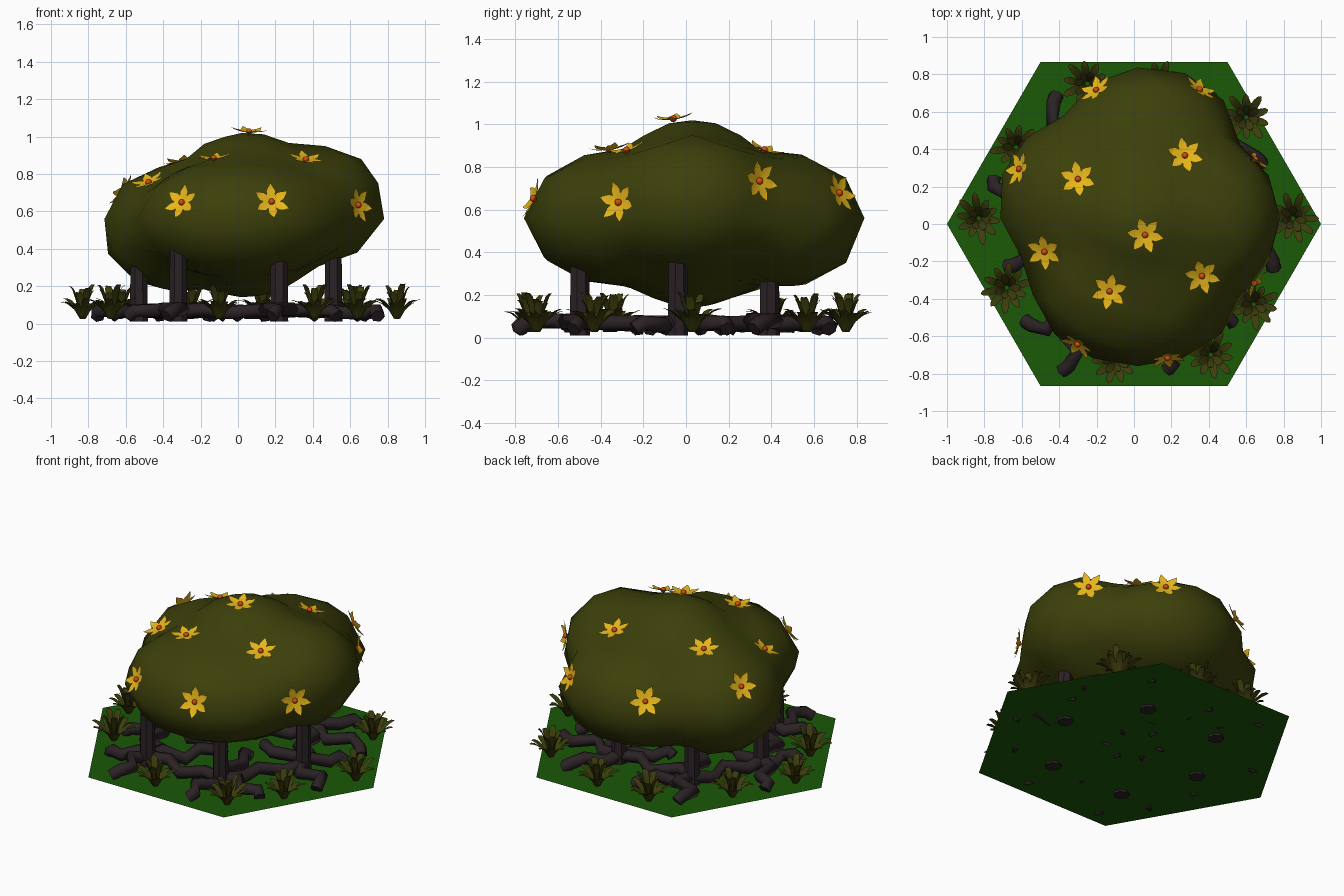
import bpy, bmesh, math, random
from mathutils import Vector, Matrix
from mathutils.bvhtree import BVHTree

random.seed(4)
cube = bpy.data.objects.get("Cube")
if cube:
    bpy.data.objects.remove(cube, do_unlink=True)


def material(name, rgb):
    m = bpy.data.materials.new(name)
    m.use_nodes = True
    m.diffuse_color = (*rgb, 1)
    m.node_tree.nodes["Principled BSDF"].inputs["Base Color"].default_value = (*rgb, 1)
    return m


leaf_green = material("olive leaf", (0.045, 0.051, 0.003))
grass_green = material("grass blade", (0.047, 0.047, 0.004))
ground_green = material("ground green", (0.011, 0.1, 0.002))
bark = material("dark bark", (0.024, 0.016, 0.018))
yellow = material("petal yellow", (0.8, 0.47, 0.01))
orange = material("flower centre orange", (0.68, 0.07, 0.004))


def make(name, bm, *mats, smooth=None):
    mesh = bpy.data.meshes.new(name)
    bm.to_mesh(mesh)
    bm.free()
    for m in mats:
        mesh.materials.append(m)
    ob = bpy.data.objects.new(name, mesh)
    bpy.context.collection.objects.link(ob)
    if smooth:
        bpy.ops.object.select_all(action='DESELECT')
        ob.select_set(True)
        bpy.context.view_layer.objects.active = ob
        bpy.ops.object.shade_smooth_by_angle(angle=math.radians(smooth))
    return ob


# Flat hexagonal ground
bm = bmesh.new()
bmesh.ops.create_circle(bm, cap_ends=True, segments=6, radius=1,
                        matrix=Matrix.Translation((0, 0, 0.025)) @ Matrix.Rotation(math.pi / 2, 4, 'Z'))
make("ground", bm, ground_green)

# Canopy: a ball pushed out to the smooth union of five leafy lobes (centre, radii)
lobes = [((0.05, 0.03, 0.58), (0.46, 0.42, 0.44)),
         ((0.02, -0.3, 0.56), (0.57, 0.46, 0.32)),
         ((-0.32, 0.13, 0.51), (0.41, 0.43, 0.34)),
         ((0.08, 0.44, 0.55), (0.48, 0.4, 0.32)),
         ((0.44, 0.03, 0.63), (0.35, 0.41, 0.32))]
core = Vector((0.02, 0.03, 0.56))


def exit_distance(d, centre, radii):
    o = Vector([(core[i] - centre[i]) / radii[i] for i in range(3)])
    e = Vector([d[i] / radii[i] for i in range(3)])
    a, b, c = e.dot(e), e.dot(o), o.dot(o) - 1
    disc = b * b - a * c
    return max(0, (-b + math.sqrt(disc)) / a) if disc > 0 else 0


bm = bmesh.new()
bmesh.ops.create_icosphere(bm, subdivisions=3, radius=1)
for v in bm.verts:
    d = v.co.normalized()
    r = sum(exit_distance(d, *lobe) ** 28 for lobe in lobes) ** (1 / 28)
    v.co = core + d * r
bm.normal_update()
surface = BVHTree.FromBMesh(bm)
make("canopy", bm, leaf_green, smooth=60)

# Six trunks
trunks = [(-0.32, -0.5), (0.22, -0.5), (0.51, -0.04), (0.22, 0.39), (-0.32, 0.39), (-0.53, -0.04)]
bm = bmesh.new()
for x, y in trunks:
    bmesh.ops.create_cone(bm, cap_ends=True, segments=7, radius1=0.05, radius2=0.043,
                          depth=0.52, matrix=Matrix.Translation((x, y, 0.27)))
make("trunks", bm, bark, smooth=50)

# Crooked roots: links between trunks, outer ends and inner ends
curve = bpy.data.curves.new("roots", 'CURVE')
curve.dimensions = '3D'
curve.bevel_depth = 0.039
curve.bevel_resolution = 1
curve.use_fill_caps = True


def root(a, b, dips):
    a, b = Vector((*a, 0.07)), Vector((*b, 0.07))
    side = (b - a).cross(Vector((0, 0, 1))).normalized()
    steps = 5 if (b - a).length > 0.4 else 4
    sign = random.choice((-1, 1))
    path = []
    for i in range(steps):
        p = a.lerp(b, i / (steps - 1))
        if 0 < i < steps - 1:
            p += side * sign * random.uniform(0.03, 0.07)
            p.z += random.uniform(-0.015, 0.012)
            sign = -sign
        path.append(p)
    if dips:
        path.append(b + (b - a).normalized() * 0.03 + side * 0.03 - Vector((0, 0, 0.03)))
    spline = curve.splines.new('POLY')
    spline.points.add(len(path) - 1)
    for point, p in zip(spline.points, path):
        point.co = (*p, 1)


outer = [[(-0.55, -0.54), (-0.35, -0.76)], [(0.21, -0.75), (0.5, -0.5)],
         [(0.74, -0.2), (0.62, 0.18)], [(0.66, 0.35), (0.39, 0.66)],
         [(-0.43, 0.65), (-0.1, 0.62)], [(-0.75, 0.2), (-0.64, -0.22)]]
for i, (start, ends) in enumerate(zip(trunks, outer)):
    root(start, trunks[(i + 1) % 6], False)
    for end in ends:
        root(start, end, True)
    angle = math.atan2(start[1], start[0]) + 0.4
    root(start, (0.17 * math.cos(angle), 0.17 * math.sin(angle)), True)
roots = bpy.data.objects.new("roots", curve)
bpy.context.collection.objects.link(roots)
curve.materials.append(bark)
bpy.ops.object.select_all(action='DESELECT')
roots.select_set(True)
bpy.context.view_layer.objects.active = roots
bpy.ops.object.convert(target='MESH')


def strip(bm, frame, profile, fold):
    """Folded leaf from (distance, half width, rise) stations along local x."""
    rows = [[bm.verts.new(frame @ Vector((d, s * w, h + abs(s) * w * fold))) for s in (-1, 0, 1)]
            for d, w, h in profile]
    for lo, hi in zip(rows, rows[1:]):
        for k in (0, 1):
            bm.faces.new((lo[k], hi[k], hi[k + 1], lo[k + 1]))


# Grass tufts: an inner upright ring and an outer splayed ring of blades
tufts = [(-0.25, 0.75), (0.13, 0.75), (-0.63, 0.41), (-0.83, 0.03), (-0.68, -0.34),
         (-0.1, -0.73), (0.41, -0.7), (0.64, -0.43), (0.85, 0.03), (0.6, 0.57)]
bm = bmesh.new()
for x, y in tufts:
    for count, reach, height in ((7, 0.07, 0.17), (10, 0.125, 0.1)):
        turn = random.random()
        for i in range(count):
            k = random.uniform(0.8, 1.1)
            frame = (Matrix.Translation((x, y, 0.025))
                     @ Matrix.Rotation((i + turn) * math.tau / count, 4, 'Z'))
            strip(bm, frame, [(0.012, 0.012, 0),
                              (reach * 0.35 * k, 0.019, height * 0.5 * k),
                              (reach * 0.75 * k, 0.02, height * 0.9 * k),
                              (reach * 0.95 * k, 0.014, height * k),
                              (reach * 1.05 * k, 0.003, height * k)], 0.15)
make("grass_tufts", bm, grass_green, smooth=40)

# Six-petalled flowers seated on the canopy
flowers = [(0.06, -0.06, 1.03), (-0.13, -0.36, 0.88), (0.36, -0.27, 0.85), (-0.48, -0.15, 0.76),
           (-0.3, 0.24, 0.86), (0.27, 0.36, 0.86), (0.61, 0.31, 0.73), (0.62, -0.3, 0.63),
           (0.31, 0.66, 0.65), (-0.22, 0.74, 0.68), (-0.54, 0.27, 0.66),
           (-0.28, -0.61, 0.63), (0.17, -0.66, 0.63)]
bm = bmesh.new()
for f in flowers:
    spot, normal, _, _ = surface.find_nearest(Vector(f))
    seat = (Matrix.Translation(spot + normal * 0.01)
            @ normal.to_track_quat('Z', 'Y').to_matrix().to_4x4()
            @ Matrix.Rotation(random.random() * math.tau, 4, 'Z'))
    for i in range(6):
        frame = seat @ Matrix.Rotation(i * math.tau / 6, 4, 'Z')
        strip(bm, frame, [(0, 0.008, 0), (0.03, 0.022, 0.008), (0.06, 0.025, 0.012),
                          (0.08, 0.015, 0.017), (0.098, 0.002, 0.027)], 0.12)
    ball = bmesh.ops.create_icosphere(bm, subdivisions=2, radius=0.017,
                                      matrix=seat @ Matrix.Translation((0, 0, 0.01)))
    for face in {face for v in ball["verts"] for face in v.link_faces}:
        face.material_index = 1
make("flowers", bm, yellow, orange, smooth=40)
